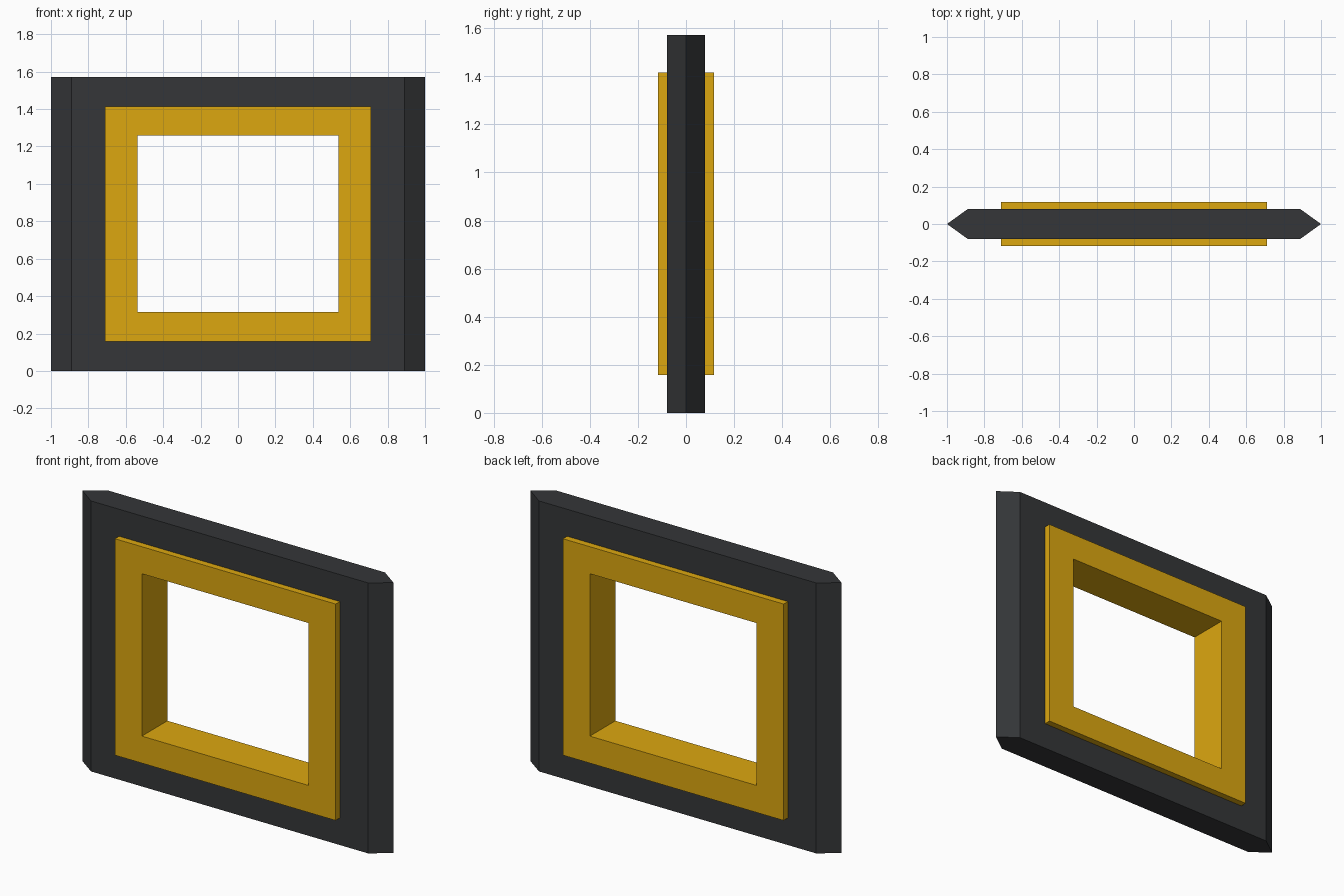
import bpy, bmesh

if "Cube" in bpy.data.objects:
    bpy.data.objects.remove(bpy.data.objects["Cube"])

MID_Z = 0.786


def frame(name, section, color):
    """Closed rectangular frame; section lists (half width, half height, y)."""
    bm = bmesh.new()
    loops = [[bm.verts.new((sx * hx, y, MID_Z + sz * hz))
              for sx, sz in ((-1, -1), (1, -1), (1, 1), (-1, 1))]
             for hx, hz, y in section]
    for a, b in zip(loops, loops[1:] + loops[:1]):
        for i in range(4):
            j = (i + 1) % 4
            bm.faces.new((a[i], a[j], b[j], b[i]))
    bmesh.ops.recalc_face_normals(bm, faces=bm.faces[:])
    mesh = bpy.data.meshes.new(name)
    bm.to_mesh(mesh)
    bm.free()
    mat = bpy.data.materials.new(name + "_paint")
    mat.diffuse_color = color
    mat.use_nodes = True
    mat.node_tree.nodes["Principled BSDF"].inputs["Base Color"].default_value = mat.diffuse_color
    mesh.materials.append(mat)
    obj = bpy.data.objects.new(name, mesh)
    bpy.context.collection.objects.link(obj)
    return obj


# Dark outer frame with pointed left and right edges
frame("outer_frame",
      [(0.71, 0.629, -0.079), (0.89, MID_Z, -0.079), (1.0, MID_Z, 0),
       (0.89, MID_Z, 0.079), (0.71, 0.629, 0.079)],
      (0.035, 0.037, 0.04, 1))

# Yellow inner lining, proud of the outer frame on both faces
frame("inner_frame",
      [(0.536, 0.472, -0.117), (0.71, 0.629, -0.117),
       (0.71, 0.629, 0.117), (0.536, 0.472, 0.117)],
      (0.72, 0.39, 0.005, 1))
